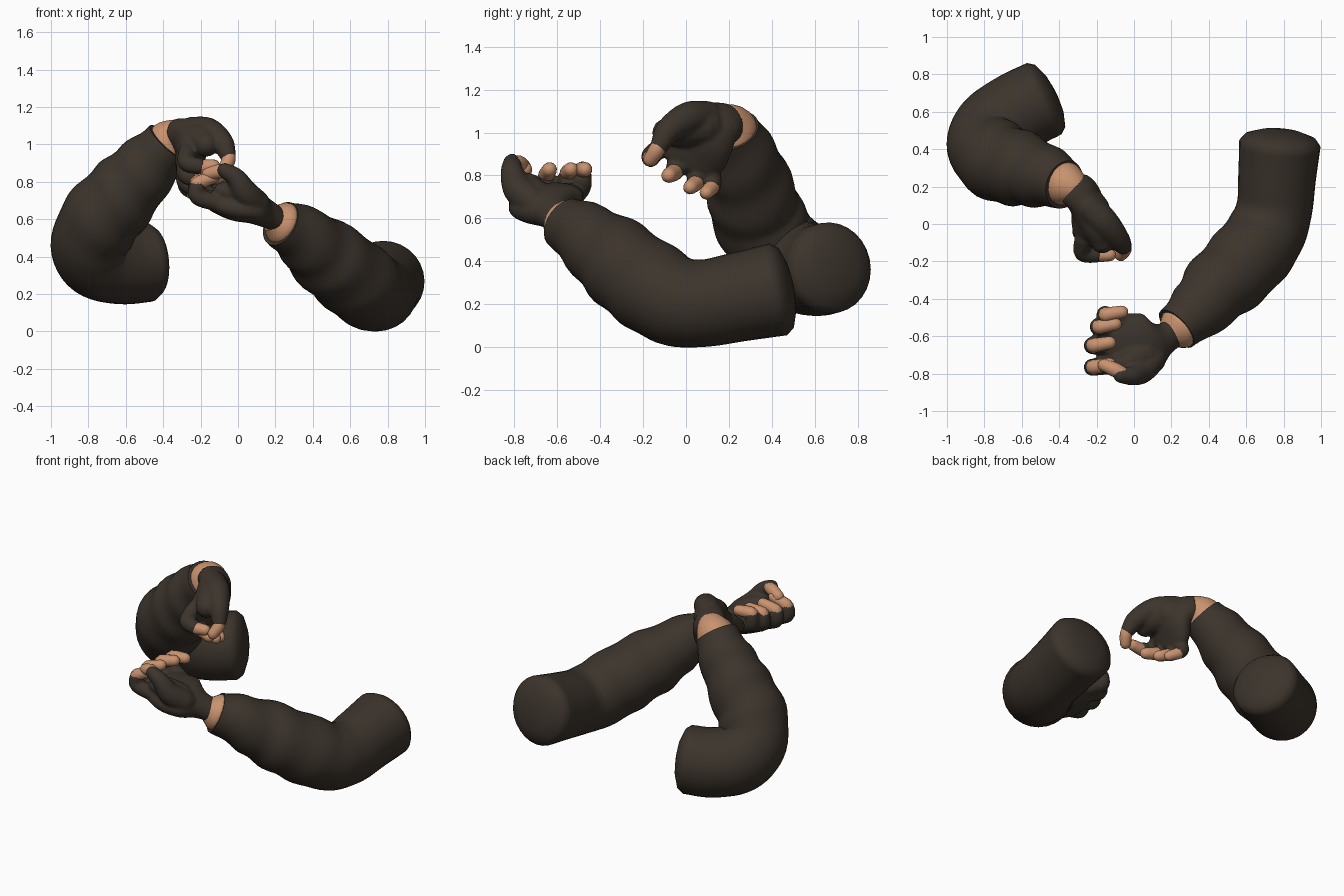
import bpy, bmesh, math
from mathutils import Vector

cube = bpy.data.objects.get("Cube")
if cube:
    bpy.data.objects.remove(cube, do_unlink=True)


def material(name, color):
    m = bpy.data.materials.new(name)
    m.use_nodes = True
    m.diffuse_color = (*color, 1)
    m.node_tree.nodes["Principled BSDF"].inputs["Base Color"].default_value = (*color, 1)
    return m


CLOTH = material("dark brown cloth", (0.045, 0.034, 0.025))
SKIN = material("warm skin", (0.58, 0.29, 0.16))


def resample(rows, steps):
    """Catmull-Rom through rows of any width."""
    rows = [Vector(r) for r in rows]
    out = []
    for i in range(len(rows) - 1):
        p1, p2 = rows[i], rows[i + 1]
        p0 = rows[i - 1] if i else p1 * 2 - p2
        p3 = rows[i + 2] if i + 2 < len(rows) else p2 * 2 - p1
        for k in range(steps):
            t = k / steps
            out.append((p1 * 2 + (p2 - p0) * t + (p0 * 2 - p1 * 5 + p2 * 4 - p3) * t * t
                        + (p1 * 3 - p0 - p2 * 3 + p3) * t ** 3) / 2)
    out.append(rows[-1])
    return out


def loft(bm, rows, wide, steps=4, sides=16, caps=(1, 1), folds=0):
    """Sweep an ellipse; each row is x, y, z, half width, half thickness."""
    rows = resample(rows, steps)
    pts = [Vector(r[:3]) for r in rows]
    n = len(pts)
    secs = []
    for i, r in enumerate(rows):
        t = (pts[min(i + 1, n - 1)] - pts[max(i - 1, 0)]).normalized()
        secs.append((pts[i], t, r[3], r[4], i / (n - 1)))

    def dome(sec, depth, sign):
        p, t, a, b, s = sec
        return [(p + t * sign * depth * min(a, b) * math.sin(q), t,
                 a * math.cos(q), b * math.cos(q), s) for q in (0.5, 1.0, 1.4)]

    secs = dome(secs[0], caps[0], -1)[::-1] + secs + dome(secs[-1], caps[1], 1)
    rings = []
    for p, t, a, b, s in secs:
        u = (Vector(wide) - t * t.dot(Vector(wide))).normalized()
        v = t.cross(u)
        ring = []
        for k in range(sides):
            ang = math.tau * k / sides
            f = 1.0
            if folds:
                f += folds * min(1, max(0, 3 * s - 1)) * math.sin(38 * s + 1.6 * math.sin(ang + 5 * s))
            ring.append(bm.verts.new(p + (u * a * math.cos(ang) + v * b * math.sin(ang)) * f))
        rings.append(ring)
    for r0, r1 in zip(rings, rings[1:]):
        for k in range(sides):
            j = (k + 1) % sides
            bm.faces.new((r0[k], r0[j], r1[j], r1[k]))
    bm.faces.new(rings[0][::-1])
    bm.faces.new(rings[-1])


def finish(name, bm, mat, fuse=False):
    bmesh.ops.recalc_face_normals(bm, faces=bm.faces)
    me = bpy.data.meshes.new(name)
    bm.to_mesh(me)
    bm.free()
    me.materials.append(mat)
    ob = bpy.data.objects.new(name, me)
    bpy.context.collection.objects.link(ob)
    if fuse:
        rm = ob.modifiers.new("fuse", 'REMESH')
        rm.mode = 'VOXEL'
        rm.voxel_size = 0.01
        rm.use_smooth_shade = True
        sm = ob.modifiers.new("soften", 'SMOOTH')
        sm.iterations = 4
    bpy.ops.object.select_all(action='DESELECT')
    ob.select_set(True)
    bpy.context.view_layer.objects.active = ob
    bpy.ops.object.shade_smooth_by_angle(angle=math.radians(50))


def round_rows(rows):
    return [(*r, r[-1]) for r in rows]


def build_arm(side, sleeve, wrist, palm, palm_wide, sleeve_wide, web, thumb, thumb_tip, fingers):
    # Sleeve with a domed shoulder end and a flat cuff
    bm = bmesh.new()
    loft(bm, round_rows(sleeve), sleeve_wide, 7, 28, (0.33, 0), 0.035)
    finish(side + "_sleeve", bm, CLOTH)
    # Bare wrist
    bm = bmesh.new()
    loft(bm, round_rows(wrist), sleeve_wide, 4, 20, (0, 0))
    finish(side + "_wrist", bm, SKIN)
    # Fingerless glove: palm, thumb web, thumb base and finger bases fused together
    bm = bmesh.new()
    loft(bm, palm, palm_wide, 4, 24, (0.1, 0.8))
    for rows in (web, thumb):
        loft(bm, round_rows(rows), (0.3, 0.9, 0.5), 4)
    for knuckle, middle, start, tip, r in fingers:
        loft(bm, round_rows([(*knuckle, r * 1.25), (*middle, r * 1.2), (*start, r * 1.12)]),
             (0.3, 1, 0.2), 4, 14, (1, 0.2))
    finish(side + "_glove", bm, CLOTH, True)
    # Bare fingertips
    bm = bmesh.new()
    loft(bm, round_rows(thumb_tip), (0.3, 0.9, 0.5), 4, 14)
    finish(side + "_thumb_tip", bm, SKIN)
    for i, (knuckle, middle, start, tip, r) in enumerate(fingers):
        bm = bmesh.new()
        inner = Vector(start).lerp(Vector(middle), 0.3)
        loft(bm, round_rows([(*inner, r * 0.9), (*start, r), (*tip, r * 0.88)]), (0.3, 1, 0.2), 4, 14)
        finish(f"{side}_fingertip_{i + 1}", bm, SKIN)


# Left arm: reaches forward and inward, palm up
left_fingers = []
for y, z, x in ((-0.765, 0.7, -0.215), (-0.65, 0.71, -0.215), (-0.55, 0.72, -0.185), (-0.485, 0.735, -0.15)):
    left_fingers.append(((-0.07, y * 0.85 - 0.1, z - 0.02), (x, y, z + 0.02),
                         (x, y, z + 0.09), (x + 0.085, y + 0.015, 0.828), 0.039))
build_arm(
    "left",
    [(0.78, 0.43, 0.27, 0.218), (0.765, 0.25, 0.235, 0.208), (0.75, 0.08, 0.205, 0.203),
     (0.7, -0.06, 0.22, 0.212), (0.595, -0.2, 0.305, 0.215), (0.46, -0.33, 0.41, 0.2),
     (0.35, -0.45, 0.505, 0.165), (0.23, -0.56, 0.58, 0.127)],
    [(0.26, -0.54, 0.565, 0.11), (0.225, -0.565, 0.583, 0.114), (0.18, -0.595, 0.605, 0.07)],
    [(0.215, -0.58, 0.595, 0.078, 0.065), (0.15, -0.62, 0.63, 0.095, 0.075), (0.08, -0.65, 0.665, 0.165, 0.085),
     (-0.01, -0.65, 0.68, 0.178, 0.085), (-0.1, -0.63, 0.7, 0.16, 0.065)],
    (0, 1, 0.2), (0, 0, 1),
    [(0.06, -0.7, 0.69, 0.085), (-0.02, -0.74, 0.74, 0.075), (-0.08, -0.75, 0.75, 0.05)],
    [(0.1, -0.72, 0.68, 0.075), (0.04, -0.785, 0.74, 0.07), (-0.01, -0.81, 0.82, 0.053), (-0.07, -0.81, 0.86, 0.042)],
    [(-0.05, -0.805, 0.855, 0.034), (-0.1, -0.78, 0.855, 0.039), (-0.16, -0.755, 0.84, 0.034)],
    left_fingers)

# Right arm: bent upward at the elbow, hand hanging forward with the palm inward
build_arm(
    "right",
    [(-0.48, 0.67, 0.37, 0.212), (-0.62, 0.6, 0.36, 0.215), (-0.75, 0.51, 0.39, 0.215),
     (-0.79, 0.415, 0.48, 0.21), (-0.725, 0.335, 0.61, 0.215), (-0.605, 0.295, 0.75, 0.2),
     (-0.49, 0.26, 0.88, 0.172), (-0.37, 0.215, 1.01, 0.132)],
    [(-0.41, 0.23, 0.965, 0.11), (-0.365, 0.213, 1.015, 0.118), (-0.32, 0.19, 1.045, 0.092),
     (-0.28, 0.16, 1.05, 0.06)],
    [(-0.325, 0.195, 1.045, 0.1, 0.088), (-0.275, 0.15, 1.035, 0.12, 0.088), (-0.25, 0.09, 0.98, 0.15, 0.088),
     (-0.265, 0.04, 0.91, 0.16, 0.072), (-0.275, 0.015, 0.86, 0.145, 0.058)],
    (0, -0.85, 0.5), (0, 1, 0),
    [(-0.23, 0.08, 1.03, 0.1), (-0.19, -0.02, 1.02, 0.09), (-0.17, -0.09, 1.0, 0.068)],
    [(-0.25, 0.1, 1.07, 0.078), (-0.16, 0.01, 1.065, 0.078), (-0.085, -0.08, 1.01, 0.062),
     (-0.055, -0.12, 0.945, 0.046)],
    [(-0.055, -0.115, 0.96, 0.034), (-0.05, -0.135, 0.92, 0.038), (-0.07, -0.165, 0.875, 0.034)],
    [((-0.27, -0.08, 0.96), (-0.275, -0.155, 0.9), (-0.19, -0.165, 0.88), (-0.13, -0.165, 0.885), 0.039),
     ((-0.28, -0.03, 0.9), (-0.28, -0.045, 0.84), (-0.235, -0.055, 0.815), (-0.16, -0.08, 0.8), 0.04),
     ((-0.28, 0.04, 0.87), (-0.285, 0.05, 0.8), (-0.24, 0.045, 0.765), (-0.18, 0.02, 0.745), 0.038),
     ((-0.275, 0.1, 0.85), (-0.28, 0.125, 0.78), (-0.25, 0.12, 0.745), (-0.2, 0.095, 0.72), 0.036)])
